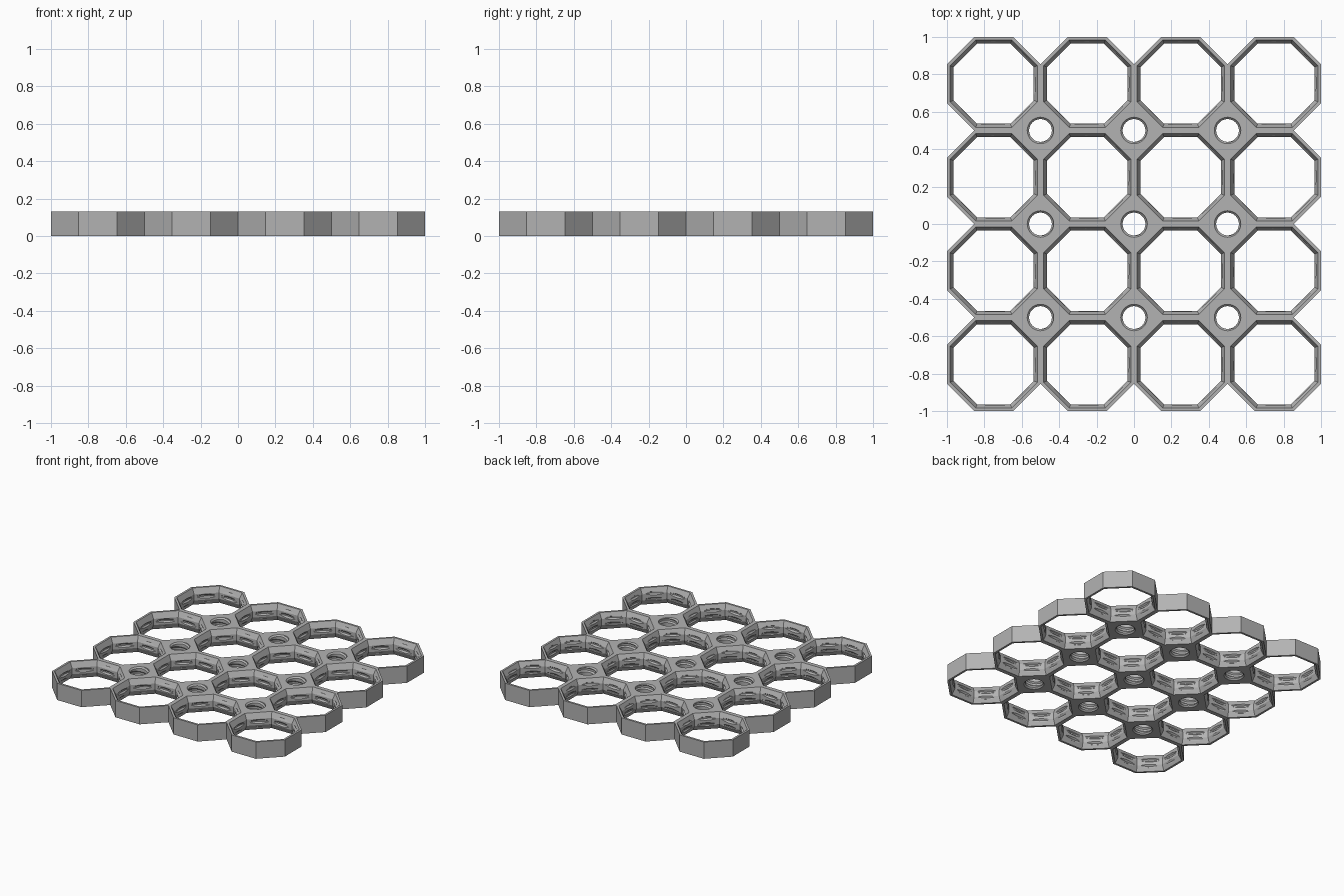
import bpy, bmesh
from math import pi, cos, sin
from mathutils import Matrix, Vector

if "Cube" in bpy.data.objects:
    bpy.data.objects.remove(bpy.data.objects["Cube"])

MM = 0.02            # model units per millimetre
CELLS, PITCH, HEIGHT = 4, 25 * MM, 6.5 * MM
SEGS = 48

grey = bpy.data.materials.new("board_grey")
grey.use_nodes = True
grey.diffuse_color = (0.45, 0.45, 0.45, 1)
grey.node_tree.nodes["Principled BSDF"].inputs["Base Color"].default_value = grey.diffuse_color


def make_object(name, bm):
    bmesh.ops.recalc_face_normals(bm, faces=bm.faces)
    mesh = bpy.data.meshes.new(name)
    bm.to_mesh(mesh)
    bm.free()
    ob = bpy.data.objects.new(name, mesh)
    bpy.context.collection.objects.link(ob)
    return ob


def lathe(name, profile, sides, start=0.0, closed=True):
    """Turn a profile of (radius, z) points about the z axis."""
    bm = bmesh.new()
    rings = []
    for i in range(sides):
        a = start + 2 * pi * i / sides
        rings.append([bm.verts.new((r * cos(a), r * sin(a), z)) for r, z in profile])
    n = len(profile)
    for i in range(sides):
        p, q = rings[i], rings[(i + 1) % sides]
        for j in range(n if closed else n - 1):
            k = (j + 1) % n
            bm.faces.new((p[j], q[j], q[k], p[k]))
    if not closed:
        for end in (0, -1):
            bm.faces.new([ring[end] for ring in rings])
    return make_object(name, bm)


def thread(name, inner, outer, lead, crest):
    """Helical cutter with a trapezoid section and 45 degree flanks."""
    bm = bmesh.new()
    root = crest / 2 + outer - inner
    section = [(inner, -root), (outer, -crest / 2), (outer, crest / 2), (inner, root)]
    turns = HEIGHT / lead + 2
    steps = int(turns * SEGS)
    rings = []
    for i in range(steps + 1):
        a = 2 * pi * (i + 0.37) / SEGS
        z0 = lead * i / SEGS - lead
        rings.append([bm.verts.new((r * cos(a), r * sin(a), z0 + z)) for r, z in section])
    for p, q in zip(rings, rings[1:]):
        for j in range(4):
            k = (j + 1) % 4
            bm.faces.new((p[j], q[j], q[k], p[k]))
    bm.faces.new(rings[0])
    bm.faces.new(rings[-1])
    return make_object(name, bm)


def carve(ob, cutters):
    """Cut the helpers out of a part and return the finished mesh."""
    for cutter in cutters:
        cutter.hide_render = True
        mod = ob.modifiers.new("cut", 'BOOLEAN')
        mod.operation, mod.solver, mod.object = 'DIFFERENCE', 'EXACT', cutter
    graph = bpy.context.evaluated_depsgraph_get()
    mesh = bpy.data.meshes.new_from_object(ob.evaluated_get(graph))
    for helper in [ob, *cutters]:
        bpy.data.objects.remove(helper)
    return mesh


# Octagonal cell: thin rims bevelled to a thick middle band, threaded inside
thin, thick, band = 11.7 * MM, 10.7 * MM, 2.05 * MM
section = [(PITCH / 2, 0), (PITCH / 2, HEIGHT), (thin, HEIGHT),
           (thick, HEIGHT - band), (thick, band), (thin, 0)]
corner = 1 / cos(pi / 8)
ring = lathe("cell_ring", [(r * corner, z) for r, z in section], 8, pi / 8)
cell_mesh = carve(ring, [thread("cell_thread", 10.4 * MM, 11.25 * MM, 2.5 * MM, 0.5 * MM)])

# Square post between four cells, with a chamfered and threaded peg hole
half_side = PITCH / 2 * (corner * sin(pi / 8))
reach = PITCH / 2 - half_side
block = lathe("peg_post", [(reach, 0), (reach, HEIGHT)], 4, 0, closed=False)
bore, mouth, lip = 3.03 * MM, 3.55 * MM, 0.5 * MM
drill = lathe("peg_bore", [(mouth + lip, -lip), (mouth, 0), (bore, lip), (bore, HEIGHT - lip),
                           (mouth, HEIGHT), (mouth + lip, HEIGHT + lip)], SEGS, 0, closed=False)
post_mesh = carve(block, [drill, thread("peg_thread", 2.8 * MM, 3.51 * MM, 3 * MM, 0.77 * MM)])

# Lay out cells and posts, then weld them into one board
board = bmesh.new()


def place(mesh, x, y):
    first = len(board.verts)
    board.from_mesh(mesh)
    board.verts.ensure_lookup_table()
    bmesh.ops.translate(board, verts=board.verts[first:], vec=Vector((x, y, 0)))


mid = (CELLS - 1) / 2
for i in range(CELLS):
    for j in range(CELLS):
        place(cell_mesh, (i - mid) * PITCH, (j - mid) * PITCH)
        if i and j:
            place(post_mesh, (i - CELLS / 2) * PITCH, (j - CELLS / 2) * PITCH)

# Remove the hidden walls where neighbouring parts touch
walls = {}
for f in board.faces:
    c = f.calc_center_median()
    if abs(f.normal.z) < 0.01 and abs(c.z - HEIGHT / 2) < 0.001 and f.calc_area() > 0.02:
        walls.setdefault(tuple(int(round(v * 200)) for v in c.xy), []).append(f)
hidden = [f for group in walls.values() if len(group) == 2 for f in group]
bmesh.ops.delete(board, geom=hidden, context='FACES')
bmesh.ops.remove_doubles(board, verts=board.verts, dist=0.0001)

grid = make_object("grid_board", board)
grid.data.materials.clear()
grid.data.materials.append(grey)
for poly in grid.data.polygons:
    poly.material_index = 0
bpy.ops.object.select_all(action='DESELECT')
grid.select_set(True)
bpy.context.view_layer.objects.active = grid
bpy.ops.object.shade_smooth_by_angle(angle=pi / 9)
